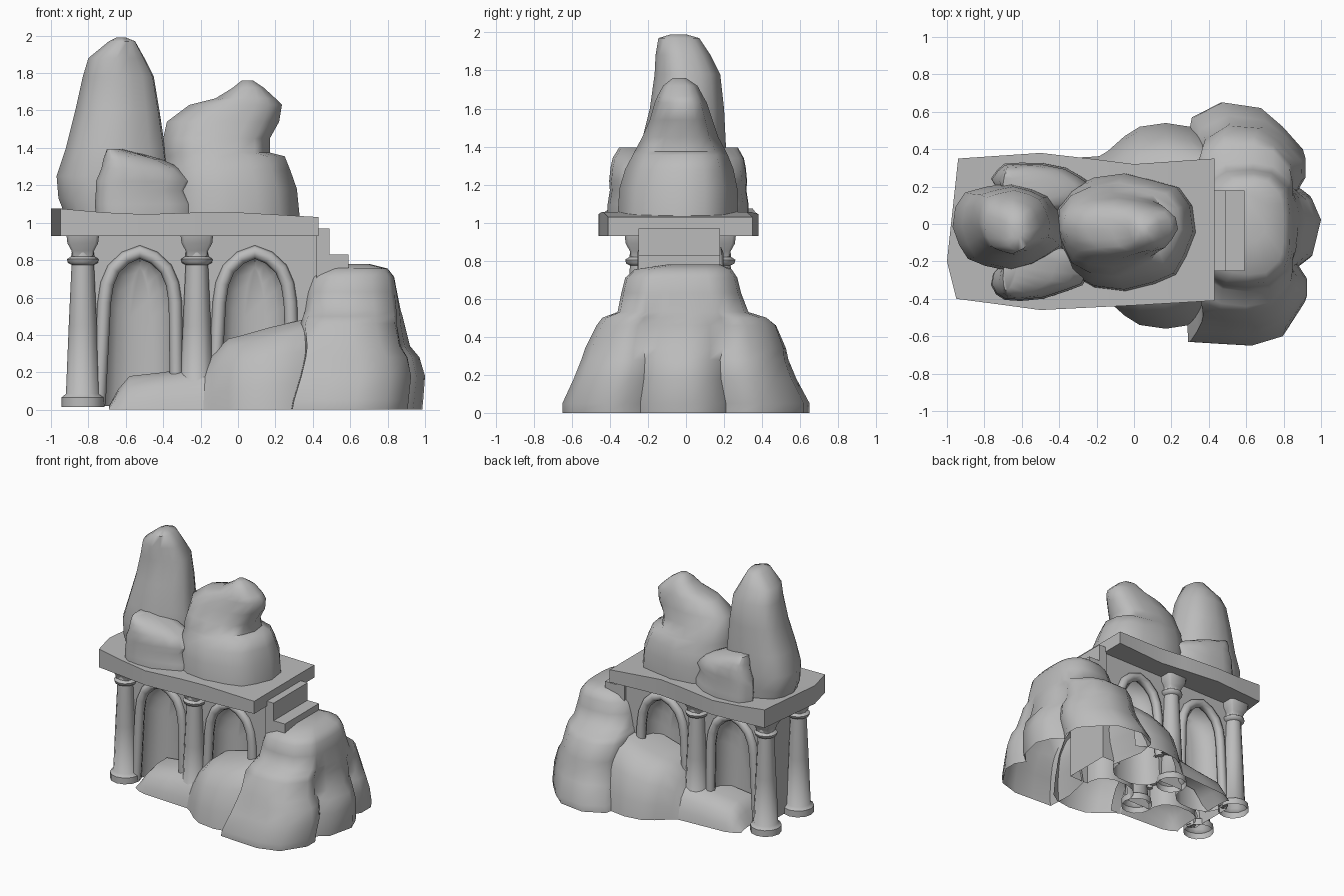
import bpy, bmesh, math, random

if "Cube" in bpy.data.objects:
    bpy.data.objects.remove(bpy.data.objects["Cube"])
random.seed(4)

GREY = (0.5, 0.5, 0.5, 1)
stone = bpy.data.materials.new("grey stone")
stone.use_nodes = True
stone.diffuse_color = GREY
bsdf = stone.node_tree.nodes["Principled BSDF"]
bsdf.inputs["Base Color"].default_value = GREY
bsdf.inputs["Roughness"].default_value = 0.9


def finish(obj, angle=40):
    obj.data.materials.clear()
    obj.data.materials.append(stone)
    bpy.ops.object.select_all(action='DESELECT')
    obj.select_set(True)
    bpy.context.view_layer.objects.active = obj
    bpy.ops.object.shade_smooth_by_angle(angle=math.radians(angle))
    return obj


def loft(name, rings, angle=40, closed=True, first_cap=True, last_cap=True):
    """Skin a list of equal-length point rings, with optional end caps."""
    bm = bmesh.new()
    rows = [[bm.verts.new(p) for p in ring] for ring in rings]
    n = len(rows[0])
    for a, b in zip(rows, rows[1:]):
        for i in range(n if closed else n - 1):
            j = (i + 1) % n
            bm.faces.new((a[i], a[j], b[j], b[i]))
    if first_cap:
        bm.faces.new(rows[0][::-1])
    if last_cap:
        bm.faces.new(rows[-1])
    bmesh.ops.recalc_face_normals(bm, faces=bm.faces)
    mesh = bpy.data.meshes.new(name)
    bm.to_mesh(mesh)
    bm.free()
    obj = bpy.data.objects.new(name, mesh)
    bpy.context.collection.objects.link(obj)
    return finish(obj, angle)


def box(name, x0, x1, y0, y1, z0, z1):
    base = [(x0, y0), (x1, y0), (x1, y1), (x0, y1)]
    return loft(name, [[(x, y, z) for x, y in base] for z in (z0, z1)])


def rock(name, levels, skew=0, sides=16, power=0.85):
    """Boulder, open underneath, from levels (z, x min, x max, y min, y max)."""
    lumps = [random.uniform(-0.06, 0.03) for _ in range(sides)]
    rings = []
    for z, x0, x1, y0, y1 in levels:
        ring = []
        for i in range(sides):
            t = math.tau * i / sides
            c, s = math.cos(t), math.sin(t)
            r = 1 + lumps[i] * abs(math.sin(2 * t)) * 2
            px = math.copysign(abs(c) ** power, c) * r
            py = math.copysign(abs(s) ** power, s) * r
            ring.append(((x0 + x1) / 2 + px * (x1 - x0) / 2,
                         (y0 + y1) / 2 + py * (y1 - y0) / 2 + skew * px, z))
        rings.append(ring)
    return loft(name, rings, 60, first_cap=False)


# Roof slab with a gently sagging top, lofted from left to right
def slab_section(z, *points):
    return ([(x, y, 0.93) for x, y in points] +
            [(x, y, z) for x, y in points[::-1]])


loft("roof_slab", [
    slab_section(1.075, (-0.95, -0.40), (-1, -0.2), (-0.94, 0.35)),
    slab_section(1.055, (-0.72, -0.43), (-0.72, -0.1), (-0.72, 0.365)),
    slab_section(1.045, (-0.5, -0.46), (-0.5, -0.03), (-0.5, 0.38)),
    slab_section(1.055, (-0.2, -0.445), (-0.2, -0.03), (-0.2, 0.345)),
    slab_section(1.055, (0, -0.435), (0, -0.03), (0, 0.32)),
    slab_section(1.03, (0.43, -0.41), (0.43, -0.03), (0.43, 0.35))], 30)

# Arcade wall, later hollowed by niches
MID_Y = -0.03
HALF_WALL = 0.19
wall = box("arcade_wall", -0.78, 0.44, MID_Y - HALF_WALL, MID_Y + HALF_WALL, 0.02, 0.95)


def arch_path(cx, width, peak, left_z, right_z):
    """Pointed arch from left foot to right foot as (x, z) points."""
    half = [(1.0, 0.6), (0.92, 0.7), (0.74, 0.78), (0.4, 0.84), (0.0, 0.87)]
    side = [(u * width, z - 0.87 + peak) for u, z in half]
    flare = 0.05 * (0.6 - left_z)
    left = [(cx - width - flare, left_z)] + [(cx - u, z) for u, z in side]
    right = [(cx + u, z) for u, z in side[-2::-1]] + [(cx + width + 0.005, right_z)]
    return left + right


# Niches and their rounded frames, front and back
for label, cx, left_z, right_z in (("outer", -0.525, 0.03, 0.19),
                                   ("inner", 0.09, 0.23, 0.42)):
    for face, sign in (("front", -1), ("back", 1)):
        rings = []
        for scale, depth in ((1, 0.25), (1, 0.15), (0.9, 0.09), (0.65, 0.045), (0.3, 0.02)):
            rings.append([(cx + (x - cx) * scale, MID_Y + sign * depth,
                           z - 0.12 * (1 - scale) * (z > 0.3))
                          for x, z in arch_path(cx, 0.18, 0.845, -0.1, -0.1)])
        cutter = loft("niche_cutter", rings)
        cutter.hide_render = True
        mod = wall.modifiers.new("niche", 'BOOLEAN')
        mod.operation, mod.object, mod.solver = 'DIFFERENCE', cutter, 'EXACT'
        bpy.context.view_layer.objects.active = wall
        bpy.ops.object.modifier_apply(modifier=mod.name)
        bpy.data.objects.remove(cutter)

        path = arch_path(cx, 0.19, 0.843, left_z, right_z)
        curve = bpy.data.curves.new("arch", 'CURVE')
        curve.dimensions = '3D'
        curve.bevel_depth, curve.bevel_resolution = 0.036, 2
        curve.use_fill_caps = True
        spline = curve.splines.new('POLY')
        spline.points.add(len(path) - 1)
        for point, (x, z) in zip(spline.points, path):
            point.co = (x, MID_Y + sign * HALF_WALL, z, 1)
        frame = bpy.data.objects.new(f"{label}_arch_frame_{face}", curve)
        bpy.context.collection.objects.link(frame)
        bpy.ops.object.select_all(action='DESELECT')
        frame.select_set(True)
        bpy.context.view_layer.objects.active = frame
        bpy.ops.object.convert(target='MESH')
        finish(bpy.context.view_layer.objects.active, 60)

# The wall is open underneath and where the slab covers it
bm = bmesh.new()
bm.from_mesh(wall.data)
hidden = [f for f in bm.faces if all(v.co.z < 0.03 for v in f.verts)
          or all(v.co.z > 0.94 for v in f.verts)]
bmesh.ops.delete(bm, geom=hidden, context='FACES')
bm.to_mesh(wall.data)
bm.free()
finish(wall, 50)

# Columns with base, collar and flared square capital, all hollow
PROFILE = [(0.015, 0.115), (0.065, 0.115), (0.085, 0.09), (0.45, 0.075),
           (0.775, 0.06), (0.785, 0.08), (0.805, 0.085), (0.82, 0.062), (0.84, 0.06)]
CORNERS = [(-1, -0.8), (-0.8, -1), (0.8, -1), (1, -0.8),
           (1, 0.8), (0.8, 1), (-0.8, 1), (-1, 0.8)]
for label, cx in (("outer", -0.83), ("inner", -0.22)):
    for face, cy in (("front", -0.235), ("back", 0.175)):
        loft(f"{label}_column_{face}",
             [[(cx + r * math.cos(math.tau * i / 12), cy + r * math.sin(math.tau * i / 12), z)
               for i in range(12)] for z, r in PROFILE], 50, True, False, False)
        loft(f"{label}_capital_{face}",
             [[(cx + r * a, cy + r * b, z) for a, b in CORNERS]
              for z, r in ((0.82, 0.055), (0.85, 0.06), (0.89, 0.082), (0.94, 0.088))],
             50, True, False, False)

# Rough steps leaving the roof towards the cliff
box("upper_step", 0.42, 0.49, -0.25, 0.18, 0.7, 0.97)
box("lower_step", 0.42, 0.59, -0.25, 0.18, 0.7, 0.83)

# Boulders on the roof
rock("tall_boulder", [
    (1.03, -0.92, -0.40, -0.24, 0.20), (1.13, -0.96, -0.38, -0.25, 0.21),
    (1.25, -0.97, -0.37, -0.25, 0.22), (1.40, -0.92, -0.39, -0.24, 0.21),
    (1.60, -0.87, -0.42, -0.19, 0.20), (1.78, -0.83, -0.45, -0.165, 0.18),
    (1.88, -0.80, -0.50, -0.16, 0.13), (1.97, -0.69, -0.55, -0.145, 0.07),
    (1.99, -0.65, -0.60, -0.08, 0.0)])
rock("broad_boulder", [
    (1.03, -0.42, 0.33, -0.36, 0.27), (1.18, -0.42, 0.315, -0.35, 0.27),
    (1.28, -0.42, 0.28, -0.32, 0.25), (1.355, -0.41, 0.25, -0.28, 0.22),
    (1.375, -0.41, 0.17, -0.27, 0.21), (1.45, -0.40, 0.17, -0.23, 0.17),
    (1.54, -0.38, 0.22, -0.19, 0.14), (1.63, -0.26, 0.235, -0.165, 0.11),
    (1.665, -0.12, 0.20, -0.15, 0.09), (1.72, -0.03, 0.14, -0.12, 0.06),
    (1.76, 0.02, 0.08, -0.07, 0.0)])
for face, y0, y1, skew in (("front", -0.40, -0.14, 0.055), ("back", 0.325, 0.08, -0.04)):
    inward = (y1 - y0) * 0.3
    rock(f"small_boulder_{face}", [
        (z, x0, x1, y0 + inward * lean, y1) for z, x0, x1, lean in (
            (1.03, -0.76, -0.21, 0), (1.1, -0.765, -0.21, 0), (1.17, -0.76, -0.25, 0.15),
            (1.22, -0.76, -0.22, 0.1), (1.29, -0.73, -0.3, 0.2),
            (1.34, -0.72, -0.41, 0.35), (1.395, -0.70, -0.62, 0.8))], skew)

# Cliff at the right end: lobed at the ground, rounded towards the top,
# and open on the side that meets the arcade wall
FOOT = [(0.33, -0.2), (0.28, -0.42), (0.29, -0.63), (0.45, -0.64), (0.63, -0.65),
        (0.8, -0.6), (0.92, -0.42), (0.92, -0.32), (0.87, -0.24), (0.95, -0.18),
        (1, 0.03), (0.95, 0.15), (0.87, 0.21), (0.91, 0.28), (0.91, 0.4), (0.8, 0.52),
        (0.68, 0.62), (0.47, 0.65), (0.31, 0.57), (0.28, 0.42), (0.33, 0.15)]
cliff = []
for z, x0, x1, y0, y1, blend in (
        (0, 0.27, 0.985, -0.65, 0.65, 0), (0.05, 0.28, 0.99, -0.65, 0.65, 0),
        (0.18, 0.32, 1.0, -0.59, 0.58, 0), (0.28, 0.34, 0.97, -0.55, 0.54, 0.1),
        (0.34, 0.34, 0.92, -0.53, 0.53, 0.3), (0.46, 0.32, 0.89, -0.47, 0.48, 0.5),
        (0.50, 0.33, 0.88, -0.44, 0.43, 0.7), (0.53, 0.34, 0.87, -0.36, 0.33, 0.9),
        (0.63, 0.355, 0.85, -0.34, 0.29, 1), (0.71, 0.38, 0.835, -0.32, 0.27, 1),
        (0.755, 0.44, 0.80, -0.27, 0.24, 1), (0.78, 0.52, 0.70, -0.1, 0.18, 1)):
    ring = []
    for x, y in FOOT:
        u, v = (x - 0.635) / 0.365, y / 0.65
        norm = (abs(u) ** 3 + abs(v) ** 3) ** (1 / 3)
        u, v = (w + (w / norm - w) * blend for w in (u, v))
        ring.append(((x0 + x1) / 2 + u * (x1 - x0) / 2,
                     (y0 + y1) / 2 + v * (y1 - y0) / 2, z))
    cliff.append(ring)
loft("cliff", cliff, 60, closed=False, first_cap=False)


def apron(name, sections):
    """Sloping rock skin on both sides from (x, height, half width at the ground)."""
    slope = [(1, 0), (0.96, 0.3), (0.86, 0.65), (0.72, 0.88), (0.5, 1)]
    for face, sign in (("front", -1), ("back", 1)):
        loft(f"{name}_{face}",
             [[(x, MID_Y + 0.02 + sign * w * u, h * v) for u, v in slope] +
              [(x, MID_Y + sign * 0.04, h)] for x, h, w in sections],
             60, False, False, False)


# Rock aprons rising under the arches
apron("low_apron", [(-0.69, 0.02, 0.3), (-0.64, 0.11, 0.33), (-0.58, 0.18, 0.35),
                    (-0.4, 0.2, 0.36), (-0.22, 0.23, 0.37), (-0.1, 0.25, 0.38)])
apron("high_apron", [(-0.19, 0.2, 0.37), (-0.14, 0.3, 0.4), (-0.05, 0.38, 0.48),
                     (0.03, 0.4, 0.53), (0.17, 0.44, 0.55), (0.3, 0.47, 0.53),
                     (0.38, 0.49, 0.48)])
